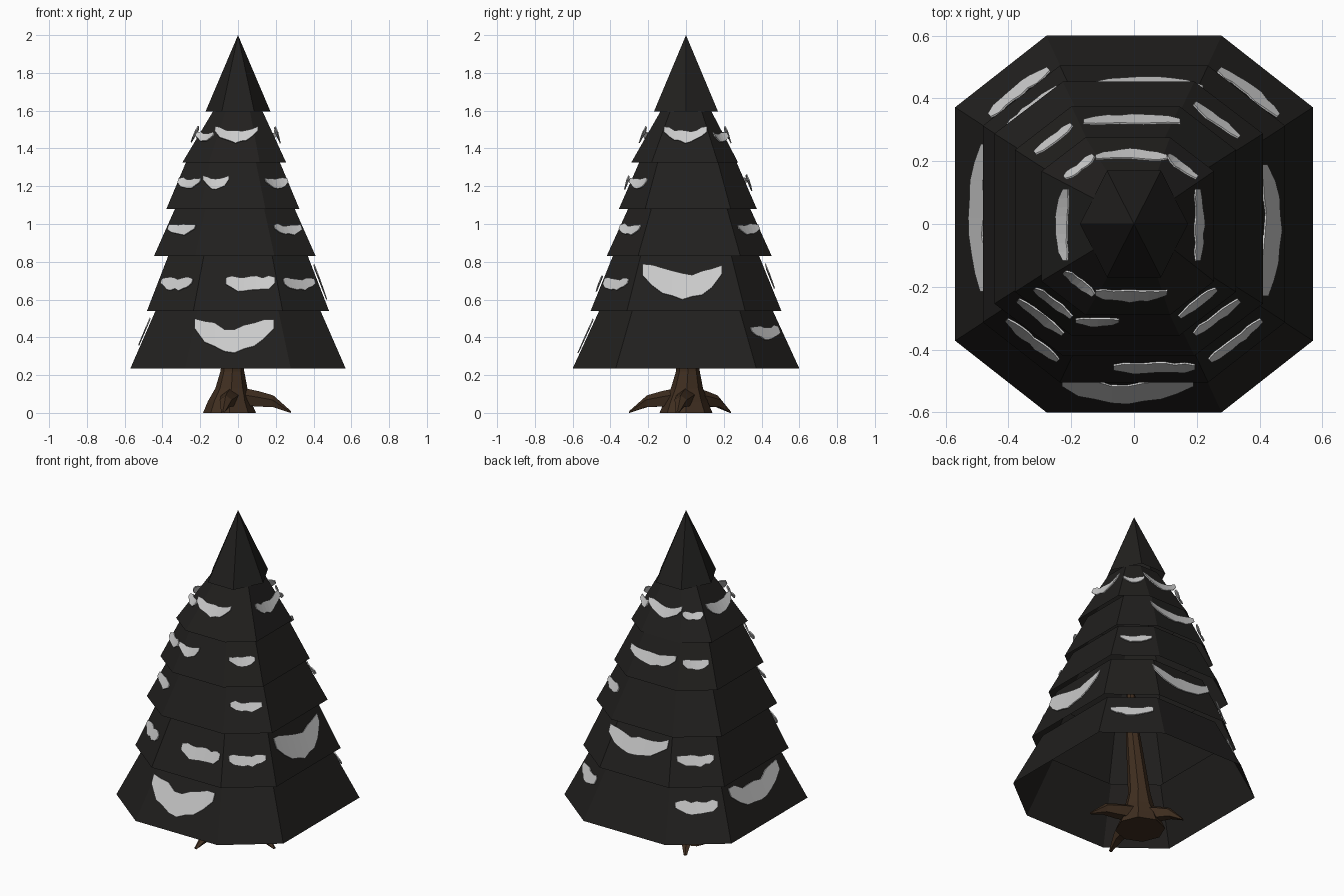
import bpy, math, random
from mathutils import Vector

if "Cube" in bpy.data.objects:
    bpy.data.objects.remove(bpy.data.objects["Cube"])

random.seed(4)


def material(name, rgb):
    m = bpy.data.materials.new(name)
    m.diffuse_color = (*rgb, 1)
    m.use_nodes = True
    m.node_tree.nodes["Principled BSDF"].inputs["Base Color"].default_value = m.diffuse_color
    return m


LEAF = material("dark_needles", (0.015, 0.014, 0.013))
BARK = material("brown_bark", (0.05, 0.027, 0.014))


def build(name, verts, faces, mat=None):
    me = bpy.data.meshes.new(name)
    me.from_pydata(verts, [], faces)
    me.update()
    ob = bpy.data.objects.new(name, me)
    bpy.context.collection.objects.link(ob)
    if mat:
        me.materials.append(mat)
    return ob


def skin(rings):
    """Side faces joining equal-sized closed rings."""
    n = len(rings[0])
    verts = [v for r in rings for v in r]
    faces = [(k * n + i, k * n + (i + 1) % n, (k + 1) * n + (i + 1) % n, (k + 1) * n + i)
             for k in range(len(rings) - 1) for i in range(n)]
    return verts, faces


def octagon(cx, cy, hx, hy, z):
    """Chamfered rectangle, starting with the front side and going round to the right."""
    a, b = .49 * hx, .62 * hy
    half = [(-a, -hy), (a, -hy), (hx, -b), (hx, b)]
    return [Vector((cx + x, cy + y, z)) for x, y in half + [(-x, -y) for x, y in half]]


# Five open skirts of branches: centre, half sizes, shrink towards the top
heights = [.235, .54, .83, 1.08, 1.325, 1.595]
sizes = [(0, 0, .57, .60, .755), (0, 0, .482, .505, .755), (-.017, .017, .428, .437, .725),
         (-.027, .01, .352, .365, .69), (-.02, -.007, .275, .283, .45)]
tiers = []
for i, (cx, cy, hx, hy, s) in enumerate(sizes):
    low = octagon(cx, cy, hx, hy, heights[i])
    # the topmost skirt leans back to the middle, under the tip
    k = 0 if i == 4 else 1
    high = octagon(cx * k, cy * k, hx * s, hy * s, heights[i + 1] + .015)
    tiers.append((low, high))
    build(f"branch_tier_{i + 1}", *skin([low, high]), LEAF)

# Six-sided tip
rim = [Vector((.172 * math.cos(a), .196 * math.sin(a), heights[5]))
       for a in [math.tau * i / 6 for i in range(6)]]
build("tree_tip", rim + [Vector((0, 0, 2))], [(i, (i + 1) % 6, 6) for i in range(6)], LEAF)

# Trunk: flared foot, tapering and leaning slightly (x, y, z, radius)
trunk = [[(x + r * math.cos(a), y + r * math.sin(a), z)
          for a in [math.tau * i / 8 for i in range(8)]]
         for x, y, z, r in [(-.045, 0, 0, .14), (-.045, 0, .06, .115), (-.035, .005, .13, .085),
                            (-.03, .01, .22, .063), (-.005, -.015, .6, .04), (.01, -.03, 1.05, .013)]]
v, f = skin(trunk)
build("trunk", v, f + [tuple(range(7, -1, -1)), tuple(range(40, 48))], BARK)


def root(name, tip_x, tip_y):
    """Tapered five-sided root arching from the trunk to its tip."""
    start, tip = Vector((-.03, .01, .09)), Vector((tip_x, tip_y, 0))
    d = (tip - start) * Vector((1, 1, 0))
    side = Vector((-d.y, d.x, 0)).normalized()
    rings = []
    for k, r in zip((0, .45, .7, 1), (.055, .045, .034, .01)):
        mid = start.lerp(tip, k)
        mid.z = .09 - .045 * k if k < 1 else 0
        ring = []
        for i in range(5):
            a = math.pi / 2 + math.tau * i / 5
            p = mid + side * r * math.cos(a) + Vector((0, 0, r * math.sin(a)))
            p.z = max(p.z, 0)
            ring.append(p)
        rings.append(ring)
    v, f = skin(rings)
    build(name, v, f + [(15, 16, 17, 18, 19)], BARK)


root("front_root", -.08, -.30)
root("right_root", .28, -.045)
root("back_root", -.16, .235)


def snow(tier, face, u, w, z0, h, fill=.62):
    """Ragged crescent on a branch face: centre u, width w, base z0, height h, band share fill."""
    low, high = tiers[tier]
    a, b = low[face], low[(face + 1) % 8]
    c, d = high[face], high[(face + 1) % 8]
    m0, m1, t = (a + b) / 2, (c + d) / 2, (b - a).normalized()
    out = t.cross((m1 - m0).normalized())
    n = 8 if w > .2 else 6
    th = h * fill
    rows = [[], []]
    for i in range(n + 1):
        s = 2 * i / n - 1
        mid = z0 + th / 2 + (h - th) * s * s
        half = th / 2 * (1 - .55 * s ** 4)
        for row, sign in zip(rows, (-1, 1)):
            z = mid + sign * half * random.uniform(.7, 1.15)
            p = m0.lerp(m1, (z - m0.z) / (m1.z - m0.z))
            lift = .004 + .004 * (tier + 1) * (.4 + .6 * s * s)
            row.append(p + t * (u + s * w / 2) + out * lift)
    f = [(i, i + 1, n + 2 + i, n + 1 + i) for i in range(n)]
    ob = build(f"snow_patch_tier_{tier + 1}_side_{face}", rows[0] + rows[1], f)
    mod = ob.modifiers.new("thickness", 'SOLIDIFY')
    mod.thickness = .006
    mod.offset = 1


# Sides: 0 front, 1 front right, 2 right ... 7 front left
# Small patches on the corner sides
for tier, sides in enumerate(["35", "157", "137", "157", "357"]):
    for side in sides:
        base = heights[tier] + (.15 if tier == 0 else .105)
        snow(tier, int(side), 0, .24 - .03 * tier, base, .085 - .008 * tier, .8)

# Wide patches on the main sides
for tier, sides, w, base, h in [(0, "0", .42, .32, .21), (0, "6", .47, .35, .18),
                                (1, "2", .42, .60, .22), (1, "4", .40, .65, .16),
                                (3, "4", .31, 1.17, .10), (4, "0246", .23, 1.425, .095)]:
    for side in sides:
        snow(tier, int(side), 0 if tier == 4 else -.02, w, base, h)

# Short patches on the front
snow(1, 0, .065, .26, .635, .10, .8)
snow(3, 0, -.09, .14, 1.18, .08)
